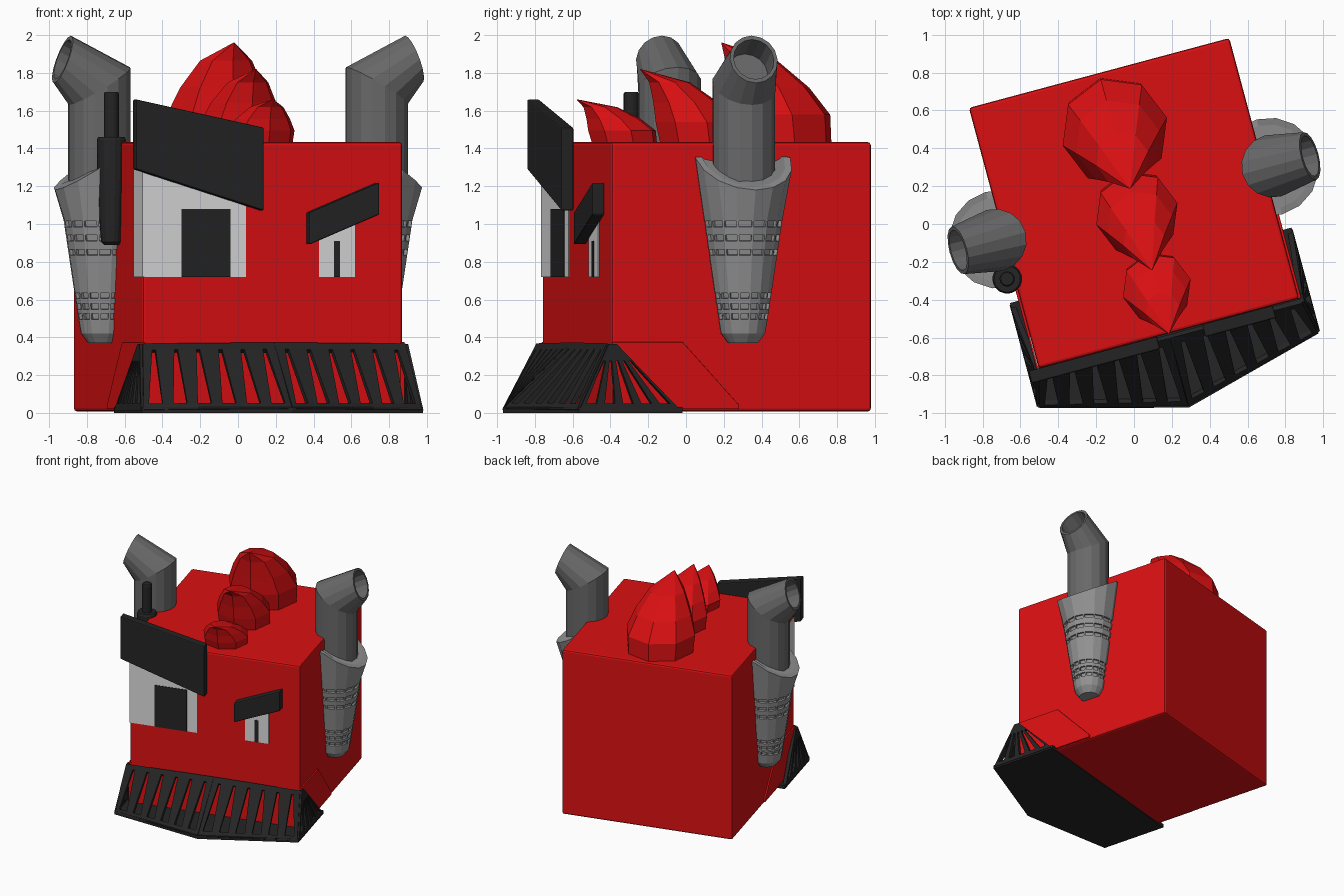
import bpy, bmesh, math
from mathutils import Matrix, Vector

if "Cube" in bpy.data.objects:
    bpy.data.objects.remove(bpy.data.objects["Cube"])

# The whole model is turned 15 degrees, parts are built in its local frame
M = Matrix.Translation((0, 0.11, 0)) @ Matrix.Rotation(math.radians(15), 4, 'Z')


def mat(name, r, g, b):
    m = bpy.data.materials.new(name)
    m.diffuse_color = (r, g, b, 1)
    m.use_nodes = True
    m.node_tree.nodes["Principled BSDF"].inputs["Base Color"].default_value = m.diffuse_color
    return m


RED = mat("red", 0.70, 0.005, 0.006)
BLACK = mat("black", 0.018, 0.018, 0.018)
WHITE = mat("white", 0.70, 0.70, 0.70)
LIGHT = mat("light grey", 0.29, 0.29, 0.29)
GREY = mat("mid grey", 0.14, 0.14, 0.14)


def finish(bm, name, material, bevel=0, solid=0):
    bmesh.ops.recalc_face_normals(bm, faces=bm.faces)
    me = bpy.data.meshes.new(name)
    bm.to_mesh(me)
    bm.free()
    me.materials.append(material)
    ob = bpy.data.objects.new(name, me)
    bpy.context.collection.objects.link(ob)
    ob.matrix_world = M
    if solid:
        md = ob.modifiers.new("thickness", 'SOLIDIFY')
        md.thickness, md.offset = solid, 0
    if bevel:
        md = ob.modifiers.new("bevel", 'BEVEL')
        md.width, md.segments = bevel, 2
    return ob


def prism(name, pts, offset, material, bevel=0):
    """Extrude a 3D polygon along an offset vector."""
    bm = bmesh.new()
    f = bm.faces.new([bm.verts.new(p) for p in pts])
    ext = bmesh.ops.extrude_face_region(bm, geom=[f], use_keep_orig=True)
    bmesh.ops.translate(bm, vec=offset, verts=[v for v in ext["geom"] if isinstance(v, bmesh.types.BMVert)])
    return finish(bm, name, material, bevel)


def loft(bm, rings):
    """Skin rings of points with quads, cap both ends, return the bands."""
    vs = [[bm.verts.new(p) for p in r] for r in rings]
    n = len(vs[0])
    bands = [[bm.faces.new((a[i], a[(i + 1) % n], b[(i + 1) % n], b[i])) for i in range(n)]
             for a, b in zip(vs, vs[1:])]
    bm.faces.new(vs[0][::-1])
    bm.faces.new(vs[-1])
    return bands


def ring(s, cx, cz, hx, hz, ry, cy=0.0, n=16, zmax=9.0):
    """Ring whose outward half axis is (hx, hz); s mirrors it left/right."""
    out = []
    for i in range(n):
        a = 2 * math.pi * i / n
        out.append((s * (cx + hx * math.cos(a)), cy + ry * math.sin(a), min(zmax, cz + hz * math.cos(a))))
    return out


# Body block
H = 0.712
prism("body", [(-H, -H, 0.008), (H, -H, 0.008), (H, H, 0.008), (-H, H, 0.008)], (0, 0, 1.425), RED, 0.015)


# Eyes, pupils and brows on the front face
def front_plate(name, x0, x1, z0, z1, thick, material):
    prism(name, [(x0, -H, z0), (x1, -H, z0), (x1, -H, z1), (x0, -H, z1)], (0, -thick, 0), material)


front_plate("left_eye", -H - 0.004, -0.149, 0.72, 1.32, 0.005, WHITE)
front_plate("left_pupil", -0.503, -0.234, 0.72, 1.08, 0.009, BLACK)
front_plate("right_eye", 0.253, 0.45, 0.72, 1.05, 0.005, WHITE)
front_plate("right_pupil", 0.334, 0.367, 0.72, 0.91, 0.009, BLACK)
prism("left_eye_wrap", [(-H, -H, 0.72), (-H, -0.54, 0.72), (-H, -0.54, 1.32), (-H, -H, 1.32)],
      (-0.005, 0, 0), WHITE)
prism("left_brow", [(-0.768, -H, 1.29), (-0.066, -H, 1.07), (-0.066, -H, 1.51), (-0.768, -H, 1.66)],
      (0, -0.068, 0), BLACK, 0.008)
prism("right_brow", [(0.182, -H, 0.89), (0.567, -H, 1.05), (0.567, -H, 1.22), (0.182, -H, 1.06)],
      (0, -0.068, 0), BLACK, 0.008)


# Slotted grille panel between four corners
def grille(name, a, b, ta, tb, slots, t0, t1, wide, narrow):
    a, b, ta, tb = map(Vector, (a, b, ta, tb))
    bm = bmesh.new()
    rows = []
    for t, w in ((0, wide), (t0, wide), (t1, narrow), (1, narrow)):
        us = [0] + [(i + 0.5 + k * w) / slots for i in range(slots) for k in (-1, 1)] + [1]
        rows.append([bm.verts.new(a.lerp(b, u).lerp(ta.lerp(tb, u), t)) for u in us])
    for j in range(3):
        for i in range(2 * slots + 1):
            if j == 1 and i % 2:
                continue  # slot
            p, q = rows[j], rows[j + 1]
            bm.faces.new((p[i], p[i + 1], q[i + 1], q[i]))
    finish(bm, name, BLACK, solid=0.028)


# Front guard: base plate, two front panels, two side panels
prism("guard_base", [(-0.77, -0.34, 0), (-0.77, -0.91, 0), (0, -1.118, 0), (0.77, -0.91, 0), (0.77, -0.34, 0)],
      (0, 0, 0.03), BLACK)
for s, side in ((1, "right"), (-1, "left")):
    grille(side + "_guard_front", (0, -1.108, 0.012), (s * 0.76, -0.905, 0.012),
           (0, -0.728, 0.362), (s * 0.72, -0.728, 0.362), 6, 0.09, 0.9, 0.28, 0.08)
    grille(side + "_guard_side", (s * 0.76, -0.905, 0.012), (s * 0.76, -0.35, 0.012),
           (s * 0.722, -0.735, 0.362), (s * 0.722, -0.69, 0.362), 5, 0.1, 0.75, 0.28, 0.2)
    # Raised red side panel behind the guard
    prism(side + "_side_panel", [(s * 0.7, -H, 0.02), (s * 0.7, -0.015, 0.02), (s * 0.7, -0.015, 0.04),
                                 (s * 0.7, -0.325, 0.375), (s * 0.7, -H, 0.375)], (s * 0.024, 0, 0), RED, 0.004)

    # Exhaust pot with rows of small recessed holes
    profile = [(0.37, 0.08), (0.42, 0.118)]
    hole_bands = []
    for zc in (0.51, 0.5625, 0.62, 0.85, 0.925, 1.0):
        hole_bands.append(len(profile))
        profile += [(zc + d, 0.12 + 0.14 * (zc + d - 0.42) / 0.93) for d in (-0.022, 0.022)]
    rings = [ring(s, 0.74, z, r, 0, r) for z, r in profile]
    rings.append(ring(s, 0.74, 1.35, 0.262, -0.17, 0.26, zmax=1.37))
    rings.append(ring(s, 0.74, 1.35, 0.225, -0.15, 0.225, zmax=1.37))
    bm = bmesh.new()
    bands = loft(bm, rings)
    bmesh.ops.recalc_face_normals(bm, faces=bm.faces)
    holes = [f for i in hole_bands for f in bands[i]]
    bmesh.ops.inset_individual(bm, faces=holes, thickness=0.009, depth=0)
    bmesh.ops.inset_individual(bm, faces=holes, thickness=0.0005, depth=-0.018)
    finish(bm, side + "_exhaust_pot", LIGHT)

    # Bent, tapered exhaust stack with open mouth
    bm = bmesh.new()
    loft(bm, [ring(s, 0.76, 1.1, 0.167, 0, 0.167),
              ring(s, 0.76, 1.73, 0.167, -0.1, 0.167),
              ring(s, 0.962, 1.872, 0.046, -0.125, 0.13),
              ring(s, 0.962, 1.872, 0.038, -0.105, 0.11),
              ring(s, 0.83, 1.80, 0.05, -0.10, 0.11)])
    finish(bm, side + "_exhaust_stack", GREY)

# Small antenna-like cylinder by the left front
bm = bmesh.new()
loft(bm, [ring(-1, 0.751, z, r, 0, r, -0.213) for z, r in
          ((0.89, 0.04), (0.905, 0.055), (1.0, 0.062), (1.3, 0.076), (1.445, 0.078), (1.46, 0.07),
           (1.46, 0.04), (1.69, 0.04), (1.70, 0.034))])
finish(bm, "whistle", BLACK)

# Three forward-curling crest spikes, growing toward the back
for name, cy, r, h, tip in (("front_crest", -0.45, 0.185, 0.23, -1.42),
                            ("middle_crest", -0.04, 0.222, 0.39, -1.46),
                            ("back_crest", 0.41, 0.285, 0.53, -1.15)):
    bm = bmesh.new()
    k = abs(tip) / 1.42
    rows = []
    for z, c, w in ((-0.03, 0, 0.96), (0.28, -0.08, 1.0), (0.55, -0.33, 0.80), (0.82, -0.72, 0.5), (1, tip / k, 0.01)):
        rows.append([(r * w * math.sin(math.pi * i / 4), cy + r * (c * k - w * math.cos(math.pi * i / 4)),
                      1.43 + h * z) for i in range(8)])
    loft(bm, rows)
    finish(bm, name, RED)
